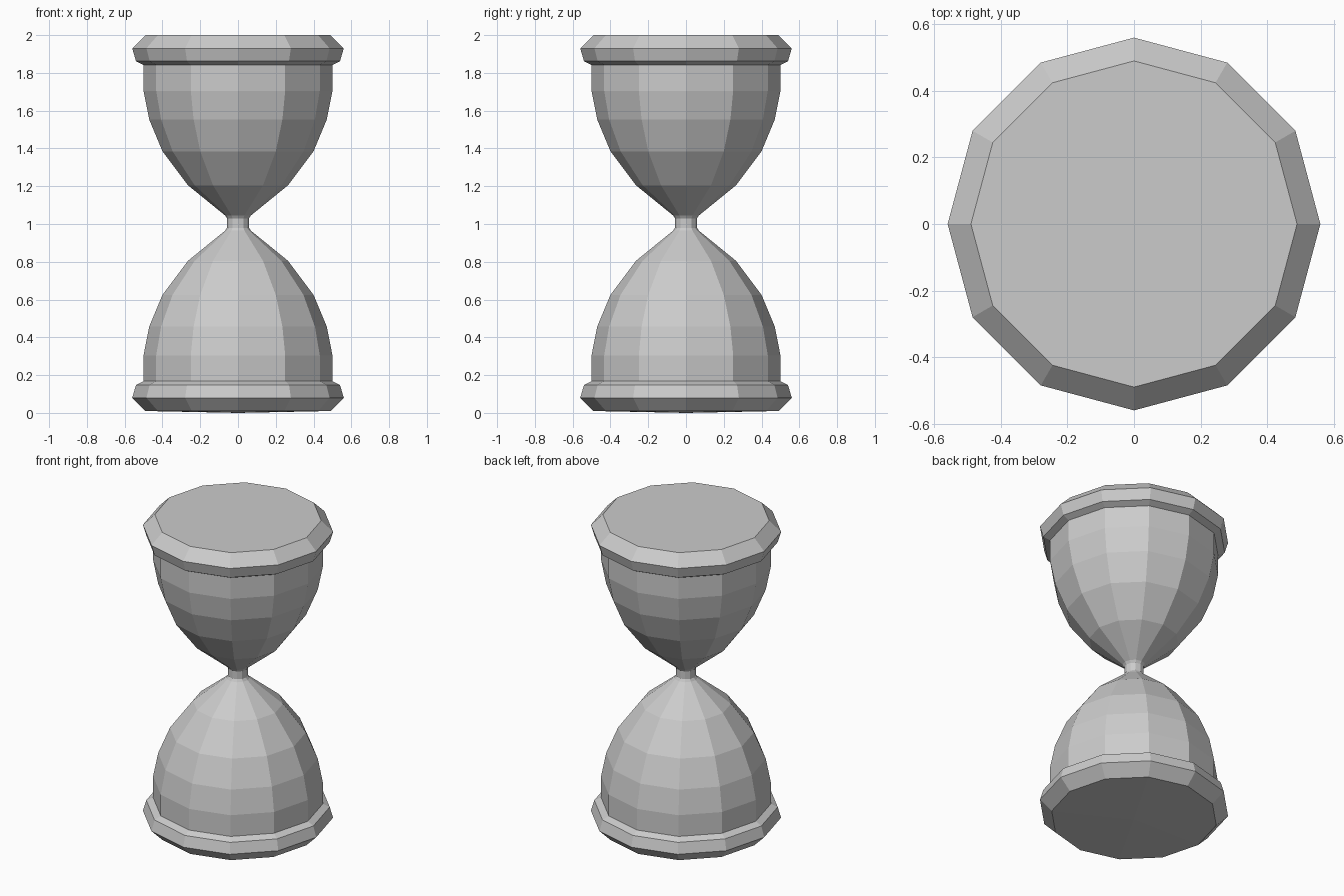
import bpy, bmesh
from math import cos, sin, tau

if "Cube" in bpy.data.objects:
    bpy.data.objects.remove(bpy.data.objects["Cube"])

SIDES = 12
MID = 1.005  # mirror height between the two halves


def lathe(name, profile):
    """Spin (radius, z) points, listed bottom to top, into a faceted shell."""
    bm = bmesh.new()
    rings = []
    for r, z in profile:
        if r == 0:
            rings.append([bm.verts.new((0, 0, z))] * SIDES)
        else:
            rings.append([bm.verts.new((r * cos(tau * i / SIDES), r * sin(tau * i / SIDES), z))
                          for i in range(SIDES)])
    for low, high in zip(rings, rings[1:]):
        for i in range(SIDES):
            j = (i + 1) % SIDES
            corners = dict.fromkeys((low[i], low[j], high[j], high[i]))
            bm.faces.new(list(corners))
    bmesh.ops.recalc_face_normals(bm, faces=bm.faces)
    mesh = bpy.data.meshes.new(name)
    bm.to_mesh(mesh)
    bm.free()
    obj = bpy.data.objects.new(name, mesh)
    bpy.context.collection.objects.link(obj)
    return obj


def mirrored(profile):
    return [(r, 2 * MID - z) for r, z in reversed(profile)]


# Bevelled end discs
rim = [(0.49, 0.01), (0.56, 0.08), (0.54, 0.148), (0.50, 0.168), (0, 0.168)]
lathe("base", [(0, 0)] + rim)
lathe("lid", mirrored(rim) + [(0, 2.0)])

# Glass: two bulbs joined by a thin neck
bulb = [(0.50, 0.168), (0.50, 0.305), (0.47, 0.457), (0.40, 0.625),
        (0.265, 0.805), (0.068, 0.965), (0.058, 0.98)]
lathe("glass", bulb + mirrored(bulb))
